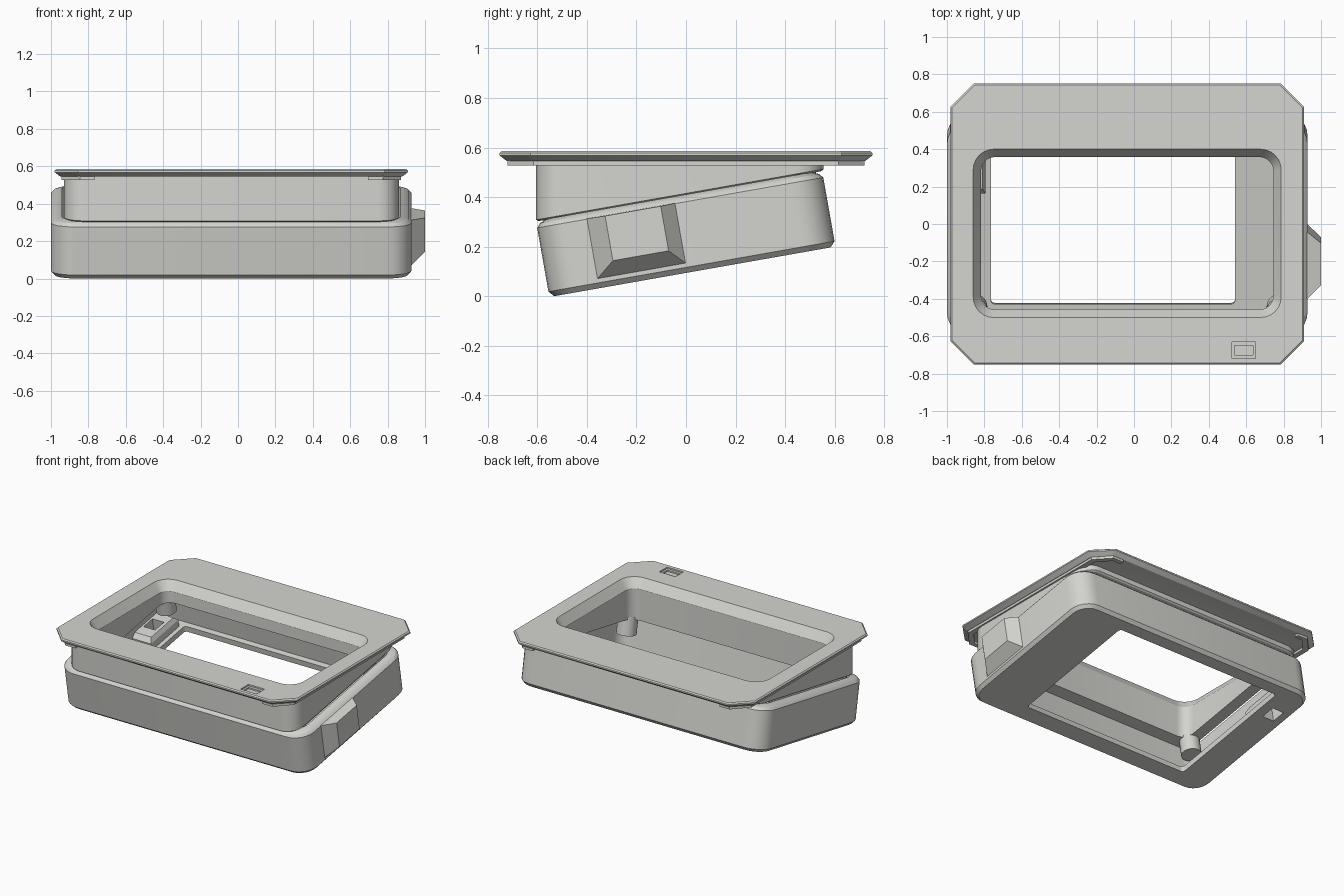
import bpy, bmesh, math
from mathutils import Matrix, Vector

if "Cube" in bpy.data.objects:
    bpy.data.objects.remove(bpy.data.objects["Cube"])

TILT = math.radians(10)
TILTED = Matrix.Translation((0, 0.022, 0.098)) @ Matrix.Rotation(TILT, 4, 'X')

grey = bpy.data.materials.new("warm_grey_plastic")
grey.diffuse_color = (0.66, 0.66, 0.63, 1)
grey.use_nodes = True
grey.node_tree.nodes["Principled BSDF"].inputs["Base Color"].default_value = grey.diffuse_color


def finish(name, bm, matrix=None, smooth=True):
    bmesh.ops.recalc_face_normals(bm, faces=bm.faces)
    if matrix:
        bm.transform(matrix)
    mesh = bpy.data.meshes.new(name)
    bm.to_mesh(mesh)
    bm.free()
    mesh.materials.append(grey)
    ob = bpy.data.objects.new(name, mesh)
    bpy.context.collection.objects.link(ob)
    if smooth:
        bpy.ops.object.select_all(action='DESELECT')
        ob.select_set(True)
        bpy.context.view_layer.objects.active = ob
        bpy.ops.object.shade_smooth_by_angle(angle=math.radians(28))
    return ob


def outline(rect, inset, r, rounded=True, n=6):
    """Rectangle (x0, x1, y0, y1) with rounded or chamfered corners."""
    x0, x1, y0, y1 = rect
    x0, x1, y0, y1 = x0 + inset, x1 - inset, y0 + inset, y1 - inset
    pts = []
    for k, (cx, cy) in enumerate([(x1 - r, y1 - r), (x0 + r, y1 - r),
                                  (x0 + r, y0 + r), (x1 - r, y0 + r)]):
        a0 = k * math.pi / 2
        for i in range(n + 1):
            t = i / n
            if rounded:
                c, s = math.cos(a0 + t * math.pi / 2), math.sin(a0 + t * math.pi / 2)
            else:
                c = math.cos(a0) * (1 - t) + math.cos(a0 + math.pi / 2) * t
                s = math.sin(a0) * (1 - t) + math.sin(a0 + math.pi / 2) * t
            pts.append((cx + r * c, cy + r * s))
    return pts


def ring_solid(name, rings, matrix=None):
    """Closed frame lofted through (outline, height) rings; height may depend on y."""
    bm = bmesh.new()
    loops = []
    for pts, z in rings:
        loops.append([bm.verts.new((x, y, z(y) if callable(z) else z)) for x, y in pts])
    for a, b in zip(loops, loops[1:] + loops[:1]):
        for i in range(len(a)):
            j = (i + 1) % len(a)
            bm.faces.new((a[i], a[j], b[j], b[i]))
    return finish(name, bm, matrix)


def hull(name, pts, matrix=None):
    bm = bmesh.new()
    for p in pts:
        bm.verts.new(p)
    bmesh.ops.convex_hull(bm, input=bm.verts)
    return finish(name, bm, matrix, smooth=False)


def box_pts(x0, x1, y0, y1, z0, z1):
    return [(x, y, z) for x in (x0, x1) for y in (y0, y1) for z in (z0, z1)]


def cut(ob, cutter):
    cutter.hide_render = True
    cutter.hide_viewport = True
    m = ob.modifiers.new("cut", 'BOOLEAN')
    m.operation = 'DIFFERENCE'
    m.solver = 'EXACT'
    m.object = cutter


# Tilted lower tray with a large opening in its floor
BODY = (-1.0, 0.928, -0.582, 0.59)
FLOOR = (-0.765, 0.54, -0.45, 0.49)
tray = ring_solid("lower_tray", [
    (outline(BODY, 0.02, 0.11), 0.0),
    (outline(BODY, 0.0, 0.13), 0.022),
    (outline(BODY, 0.0, 0.13), 0.283),
    (outline(BODY, 0.015, 0.115), 0.3),
    (outline(BODY, 0.045, 0.10), 0.312),
    (outline(BODY, 0.06, 0.09), 0.312),
    (outline(BODY, 0.06, 0.09), 0.04),
    (outline(FLOOR, 0.0, 0.02), 0.04),
    (outline(FLOOR, 0.0, 0.02), 0.0),
], TILTED)

# Block on the tray floor with a square hole through it
block = hull("socket_block",
             box_pts(-0.95, -0.795, 0.16, 0.47, 0.03, 0.09)
             + box_pts(-0.95, -0.81, 0.19, 0.44, 0.03, 0.12), TILTED)
hole = hull("socket_cutter", box_pts(-0.925, -0.835, 0.27, 0.37, -0.1, 0.3), TILTED)
cut(tray, hole)
cut(block, hole)

# Bevelled housing on the right side, flush with the tray edge
hull("side_housing",
     box_pts(0.90, 0.925, -0.381, -0.015, 0.037, 0.285)
     + box_pts(0.99, 1.0, -0.304, -0.076, 0.10, 0.283), TILTED)


# Upright thick neck whose lower edge follows the tilted tray
def seam(offset):
    return lambda y: 0.412 + math.tan(TILT) * (y - 0.022) + offset


NECK = (-0.93, 0.86, -0.605, 0.555)
WINDOW = (-0.86, 0.787, -0.50, 0.40)
ring_solid("upper_neck", [
    (outline(NECK, 0.0, 0.11), 0.55),
    (outline(NECK, 0.0, 0.11), seam(0.007)),
    (outline(NECK, 0.01, 0.10), seam(0.0)),
    (outline(NECK, 0.03, 0.09), seam(0.0)),
    (outline(NECK, 0.03, 0.09), seam(-0.03)),
    (outline(WINDOW, 0.042, 0.075), seam(-0.03)),
    (outline(WINDOW, 0.042, 0.075), 0.521),
    (outline(WINDOW, -0.02, 0.11), 0.55),
])

# Top bezel with chamfered corners and a sloped window edge
PLATE = (-0.98, 0.908, -0.752, 0.752)
bezel = ring_solid("top_bezel", [
    (outline(WINDOW, 0.0, 0.11), 0.585),
    (outline(PLATE, 0.008, 0.122, False), 0.585),
    (outline(PLATE, 0.0, 0.125, False), 0.578),
    (outline(PLATE, 0.0, 0.125, False), 0.568),
    (outline(PLATE, 0.03, 0.11, False), 0.545),
    (outline(WINDOW, -0.01, 0.11), 0.545),
    (outline(WINDOW, 0.042, 0.075), 0.52),
])

# Small stepped recess in the bezel
cut(bezel, hull("recess_cutter", box_pts(0.523, 0.65, -0.718, -0.63, 0.575, 0.60)))
cut(bezel, hull("inner_recess_cutter", box_pts(0.537, 0.636, -0.70, -0.65, 0.565, 0.60)))

# Lips under both short ends of the bezel
CX = -0.036
half = [(0.73, 0.72), (0.81, 0.72), (0.907, 0.615)]
inner = [(0.87, 0.60), (0.79, 0.69), (0.73, 0.69)]
for name, s in (("right_bezel_lip", 1), ("left_bezel_lip", -1)):
    path = half + [(x, -y) for x, y in reversed(half)]
    path += [(x, -y) for x, y in reversed(inner)] + inner
    bm = bmesh.new()
    f = bm.faces.new([bm.verts.new((CX + s * x, y, 0.528)) for x, y in path])
    g = bmesh.ops.extrude_face_region(bm, geom=[f])
    top = [v for v in g["geom"] if isinstance(v, bmesh.types.BMVert)]
    bmesh.ops.translate(bm, verts=top, vec=Vector((0, 0, 0.022)))
    finish(name, bm, smooth=False)

# Short screw posts under the neck in the four corners
for side, x in (("left", -0.85), ("right", 0.775)):
    for end, v in (("front", -0.44), ("back", 0.43)):
        bm = bmesh.new()
        low, top = 0.17, 0.30
        bmesh.ops.create_cone(bm, cap_ends=True, segments=24, radius1=0.066, radius2=0.066,
                              depth=top - low,
                              matrix=Matrix.Translation((x, v, (top + low) / 2)))
        finish(f"{end}_{side}_post", bm, TILTED)
